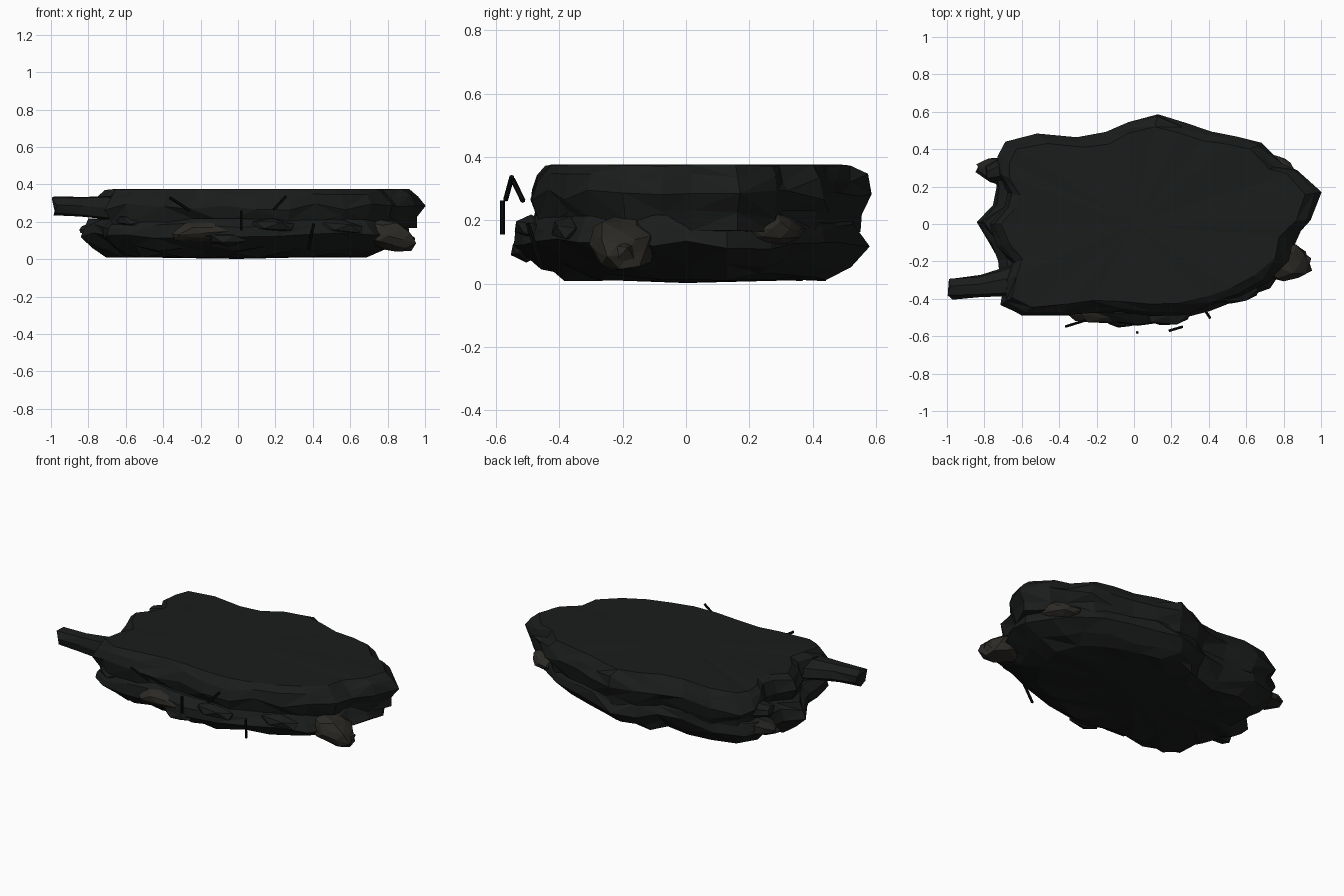
import bpy, bmesh, math, random
from mathutils import Vector, Euler

if "Cube" in bpy.data.objects:
    bpy.data.objects.remove(bpy.data.objects["Cube"])

random.seed(4)


def material(name, rgb):
    m = bpy.data.materials.new(name)
    m.diffuse_color = (*rgb, 1)
    m.use_nodes = True
    m.node_tree.nodes["Principled BSDF"].inputs["Base Color"].default_value = m.diffuse_color
    return m


DARK = material("dark_stone", (0.0105, 0.0118, 0.0115))
BROWN = material("brown_stone", (0.025, 0.023, 0.019))
DIM = material("dim_stone", (0.015, 0.015, 0.0135))
BLACK = material("black_crack", (0.003, 0.004, 0.004))


def finish(bm, name, mat):
    bmesh.ops.recalc_face_normals(bm, faces=bm.faces)
    me = bpy.data.meshes.new(name)
    bm.to_mesh(me)
    bm.free()
    ob = bpy.data.objects.new(name, me)
    bpy.context.collection.objects.link(ob)
    me.materials.append(mat)
    return ob


def slab(name, outline, rings, jitter):
    """Loft an outline through (z, radial inset, scale) rings with ragged facets."""
    bm = bmesh.new()
    n = len(outline)
    centre = Vector((-0.22, 0.12))  # rings shrink towards this point
    loops = []
    for k, (z, inset, s) in enumerate(rings):
        end = k in (0, len(rings) - 1)
        loop = []
        for x, y in outline:
            p = Vector((x, y))
            r = p.normalized()
            p = centre + (p - centre) * s - r * (inset + random.uniform(-jitter, jitter))
            dz = 0.003 if end else 0.018
            loop.append(bm.verts.new((p.x, p.y, max(0.008, z + random.uniform(-dz, dz)))))
        loops.append(loop)
    for a, b in zip(loops, loops[1:]):
        for i in range(n):
            j = (i + 1) % n
            if random.random() < 0.5:
                bm.faces.new((a[i], a[j], b[j]))
                bm.faces.new((a[i], b[j], b[i]))
            else:
                bm.faces.new((a[i], a[j], b[i]))
                bm.faces.new((a[j], b[j], b[i]))
    # caps fan to a centre point
    for loop, z in ((loops[0], rings[0][0] - 0.01), (loops[-1], rings[-1][0] + 0.002)):
        c = bm.verts.new((0, 0, z))
        for i in range(n):
            bm.faces.new((loop[i], loop[(i + 1) % n], c))
    return finish(bm, name, DARK)


def chunk(name, loc, size, rot=(0, 0, 0), mat=DARK, sub=2, rough=0.15):
    """Faceted boulder."""
    bm = bmesh.new()
    bmesh.ops.create_icosphere(bm, subdivisions=sub, radius=1)
    e = Euler([math.radians(a) for a in rot])
    for v in bm.verts:
        v.co *= 1 + random.uniform(-rough, rough * 0.6)
        v.co = Vector(loc) + e.to_matrix() @ Vector([a * b for a, b in zip(v.co, size)])
    return finish(bm, name, mat)


def shard(name, stations, sides=7, mat=DARK, rough=0.15):
    """Broken beam through (x, y, z, half width, half height) stations along x."""
    bm = bmesh.new()
    loops = []
    for x, y, z, w, h in stations:
        loops.append([])
        for i in range(sides):
            a = math.tau * (i + 0.5) / sides
            r = 1 + random.uniform(-rough, rough)
            loops[-1].append(bm.verts.new((x + random.uniform(0, 0.03),
                                           y + w * r * math.cos(a), z + h * r * math.sin(a))))
    for a, b in zip(loops, loops[1:]):
        for i in range(sides):
            j = (i + 1) % sides
            bm.faces.new((a[i], a[j], b[j], b[i]))
    bm.faces.new(loops[0])
    bm.faces.new(loops[-1])
    bmesh.ops.triangulate(bm, faces=bm.faces)
    return finish(bm, name, mat)


def rod(name, a, b, r=0.008):
    a, b = Vector(a), Vector(b)
    bm = bmesh.new()
    bmesh.ops.create_cone(bm, cap_ends=True, segments=6, radius1=r, radius2=r, depth=(b - a).length)
    q = (b - a).to_track_quat('Z', 'Y')
    for v in bm.verts:
        v.co = (a + b) / 2 + q @ v.co
    return finish(bm, name, BLACK)


# Upper slab, slightly set back at the front
upper = [(.13, .595), (.28, .55), (.42, .50), (.56, .47), (.68, .435), (.79, .32), (.88, .29), (1.0, .17),
         (.95, .02), (.86, -.08), (.83, -.2), (.71, -.31), (.58, -.39), (.42, -.44), (.28, -.49), (.1, -.5),
         (-.08, -.48), (-.25, -.47), (-.4, -.49), (-.6, -.49), (-.71, -.43), (-.7, -.31), (-.66, -.21),
         (-.74, -.12), (-.78, 0), (-.7, .09), (-.68, .17), (-.73, .27), (-.73, .36), (-.68, .435),
         (-.52, .485), (-.31, .47), (-.15, .485), (-.03, .55)]
slab("upper_slab", upper, [(.165, .05, 1), (.215, .035, 1), (.28, 0, 1), (.335, .03, 1), (.374, .065, .99)], .01)

# Lower slab with a tapered underside
lower = [(.12, .57), (.28, .53), (.43, .48), (.6, .44), (.74, .34), (.84, .27), (.92, .13), (.9, 0),
         (.86, -.1), (.82, -.2), (.72, -.34), (.55, -.4), (.4, -.46), (.2, -.52), (.02, -.54), (-.15, -.53),
         (-.3, -.49), (-.45, -.49), (-.6, -.49), (-.7, -.42), (-.72, -.28), (-.73, -.2), (-.78, -.1),
         (-.84, .01), (-.75, .1), (-.73, .2), (-.75, .3), (-.69, .4), (-.52, .46), (-.3, .45),
         (-.13, .47), (-.02, .53)]
slab("lower_slab", lower, [(.012, 0, .52), (.022, .015, .8), (.06, .015, .91), (.125, 0, 1), (.175, .012, 1),
                           (.215, .05, 1)], .011)

# Broken ends sticking out on the left
shard("left_shard", [(-1.0, -.345, .29, .06, .05), (-.85, -.335, .285, .065, .055),
                     (-.7, -.31, .275, .085, .065), (-.55, -.28, .27, .1, .07)])
shard("left_splinter", [(-.86, .3, .16, .025, .02), (-.79, .29, .155, .065, .045), (-.6, .26, .15, .1, .06)],
      mat=DIM)
shard("back_left_splinter", [(-.8, .27, .26, .04, .03), (-.72, .3, .26, .07, .05), (-.58, .3, .26, .09, .06)])

# Exposed brown rocks
chunk("right_rock", (.81, -.2, .125), (.15, .11, .085), (0, 15, -5), BROWN, rough=.17)
chunk("right_rock_tip", (.88, -.215, .105), (.08, .06, .05), (0, 10, 25), BROWN, 1)
chunk("back_right_rock", (.78, .27, .172), (.12, .085, .055), (0, 0, -45), BROWN)
chunk("front_rock", (-.18, -.46, .15), (.21, .075, .06), (8, -4, -3), BROWN)

# Dark rubble along the front edge
for i, (x, y, z, w) in enumerate([(-.05, -.505, .11, .12), (.18, -.49, .18, .15), (.55, -.37, .17, .14),
                                  (-.55, -.43, .2, .13)]):
    chunk("front_rubble_%d" % i, (x, y, z), (w, .055, .04), (0, random.uniform(-10, 10), 5 * i), DARK, 1)

# Thin crack rods in front; the last leans outward at its top
rods = [((-.365, -.548, .33), (-.26, -.515, .262)), ((.017, -.58, .262), (.017, -.58, .155)),
        ((.19, -.57, .265), (.257, -.55, .338)), ((.405, -.5, .19), (.375, -.455, .05))]
for i, (a, b) in enumerate(rods):
    rod("crack_%d" % i, a, b)
